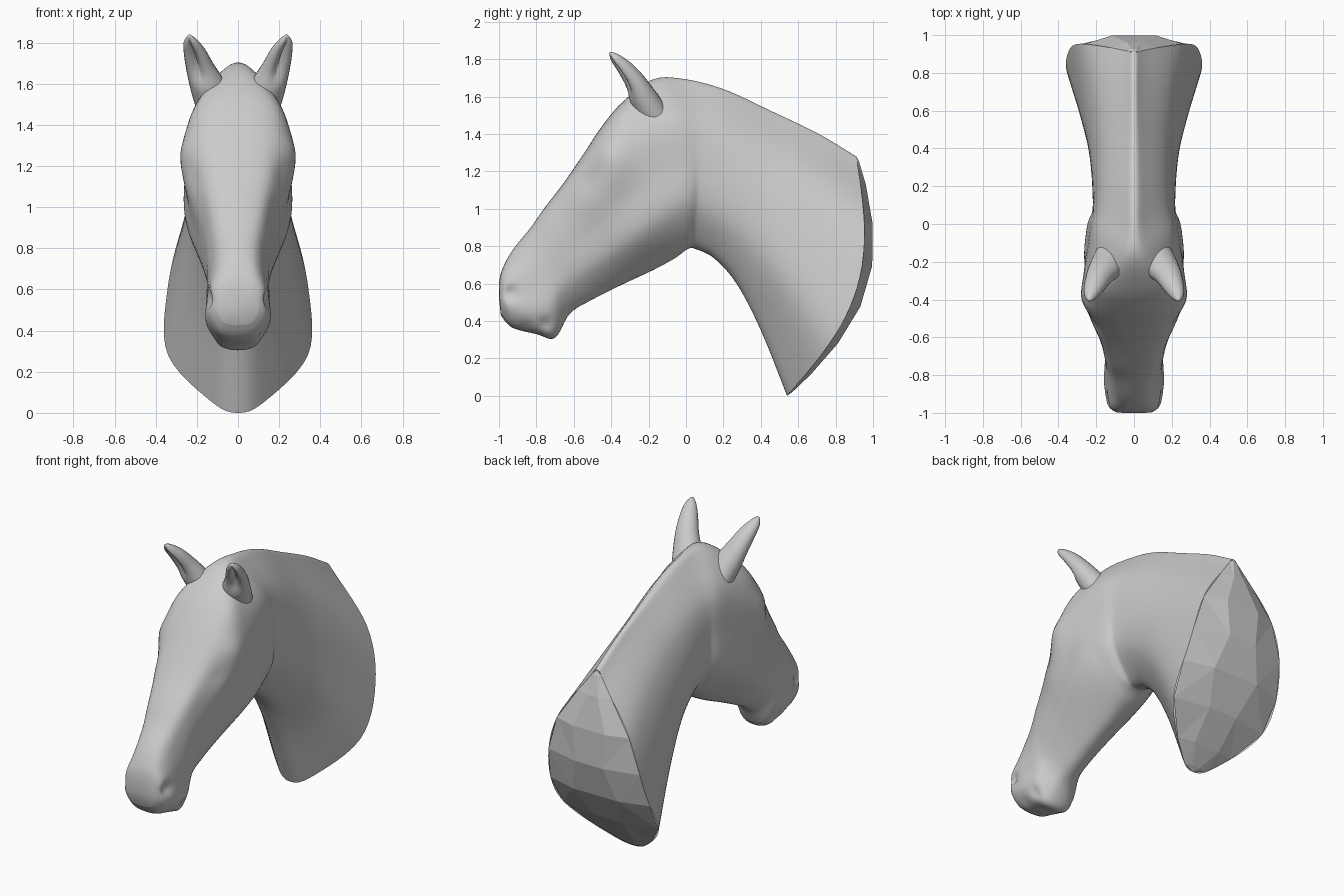
import bpy, bmesh, math
from mathutils import Vector

if "Cube" in bpy.data.objects:
    bpy.data.objects.remove(bpy.data.objects["Cube"])

# Sections: top (y, z), bottom (y, z), half widths at five depths from top to bottom
HEAD = [
    (-1.00, .60, -.99, .43, .06, .09, .10, .09, .06),
    (-.985, .67, -.93, .365, .08, .13, .145, .13, .08),
    (-.93, .775, -.80, .33, .08, .13, .15, .155, .10),
    (-.83, .90, -.70, .31, .095, .135, .15, .15, .09),
    (-.76, 1.00, -.62, .44, .11, .15, .155, .14, .07),
    (-.66, 1.13, -.50, .515, .135, .18, .185, .16, .07),
    (-.55, 1.29, -.33, .60, .165, .235, .225, .20, .08),
    (-.45, 1.44, -.18, .67, .185, .275, .25, .235, .09),
    (-.34, 1.57, -.06, .735, .175, .255, .26, .25, .11),
]
NECK = [
    (-.18, 1.69, .01, .785, .095, .215, .24, .24, .12),
    (-.02, 1.695, .05, .785, .06, .19, .22, .205, .09),
    (.20, 1.64, .15, .735, .055, .175, .218, .20, .09),
    (.45, 1.525, .27, .60, .05, .175, .235, .22, .10),
    (.70, 1.405, .40, .35, .05, .205, .28, .275, .11),
    (.91, 1.28, .54, .00, .06, .26, .345, .34, .13),
]
DEPTHS = (0, .05, .25, .5, .75, .95, 1)
# Local swellings and hollows: y, z, radius, relative width change
BUMPS = [(-.44, 1.29, .07, .05), (-.53, 1.15, .05, -.04), (-.94, .55, .04, -.18),
         (-.75, .385, .03, -.13), (-.86, .365, .03, -.10), (-.55, .85, .13, -.04)]


def catmull(pts, n, first=None, last=None):
    """Smooth curve through points of any dimension, n steps per span."""
    p = [first or pts[0]] + list(pts) + [last or pts[-1]]
    out = []
    for i in range(1, len(p) - 2):
        for k in range(n):
            u = k / n
            out.append(tuple(.5 * (2 * b + (c - a) * u + (2 * a - 5 * b + 4 * c - d) * u * u
                                   + (3 * b - a - 3 * c + d) * u ** 3)
                             for a, b, c, d in zip(*p[i - 1:i + 3])))
    return out + [tuple(pts[-1])]


def half_ring(s, n):
    """Right half of a cross-section, bowed backwards at the jaw and neck base."""
    top, bot = Vector(s[0:2]), Vector(s[2:4])
    prof = list(zip((0,) + tuple(s[4:9]) + (0,), DEPTHS))
    prof = catmull(prof, n, (-s[4], .05), (-s[8], .95))
    d = (bot - top).normalized()
    bow = .2 * (max(0, s[0]) / .91) ** 2 + .06 * math.exp(-((s[0] + .1) / .13) ** 2)
    pts = []
    for w, t in prof:
        p = top.lerp(bot, t) + Vector((-d.y, d.x)) * bow * math.sin(math.pi * t)
        f = 1 + sum(a * math.exp(-((p.x - y) ** 2 + (p.y - z) ** 2) / r ** 2)
                    for y, z, r, a in BUMPS)
        pts.append(Vector((max(0, w) * f, p.x, p.y)))
    return pts


def loft(bm, rings):
    """Bridge closed rings of equal length."""
    vs = [[bm.verts.new(p) for p in r] for r in rings]
    for a, b in zip(vs, vs[1:]):
        for i in range(len(a)):
            j = (i + 1) % len(a)
            bm.faces.new((a[i], a[j], b[j], b[i]))
    return vs


def finish(bm, name, smooth):
    bmesh.ops.recalc_face_normals(bm, faces=bm.faces)
    for f in bm.faces:
        f.smooth = smooth
    me = bpy.data.meshes.new(name)
    bm.to_mesh(me)
    bm.free()
    ob = bpy.data.objects.new(name, me)
    bpy.context.collection.objects.link(ob)
    return ob


def mirror(ob):
    m = ob.modifiers.new("mirror", 'MIRROR')
    m.use_axis = (True, False, False)


# Head and neck: one continuous loft from muzzle to neck base
stations = catmull(HEAD + NECK, 6)
rings = []
for s in stations:
    h = half_ring(s, 6)
    rings.append(h + [Vector((-p.x, p.y, p.z)) for p in h[-2:0:-1]])
bm = bmesh.new()
vs = loft(bm, rings)
nose = bm.verts.new((0, -1.0, .52))
for i in range(len(vs[0])):
    bm.faces.new((vs[0][i - 1], vs[0][i], nose))
finish(bm, "head_and_neck", True)

# Base cap: bulging faceted back closing the neck
bm = bmesh.new()
rim = half_ring(NECK[-1], 6)[::4]
rows = []
for i, p in enumerate(rim):
    if i in (0, len(rim) - 1):
        rows.append([bm.verts.new(p)] * 4)
        continue
    k = math.sin(math.pi * i / (len(rim) - 1)) ** 1.5
    m = .45 if i % 2 else .3
    rows.append([bm.verts.new((p.x * f, p.y + .055 * k * (abs(f) < 1), p.z))
                 for f in (-1, -m, m, 1)])
for a, b in zip(rows, rows[1:]):
    for j in range(3):
        bm.faces.new(list(dict.fromkeys((a[j], a[j + 1], b[j + 1], b[j]))))
bmesh.ops.triangulate(bm, faces=bm.faces)
finish(bm, "base_cap", False)

# Ears: tapering lofts rooted in the skull, hollowed on the front outer side
spine = catmull([(.105, -.17, 1.49, .10), (.145, -.225, 1.585, .088), (.183, -.275, 1.675, .07),
                 (.21, -.33, 1.75, .055), (.232, -.38, 1.805, .034), (.238, -.405, 1.835, .008)], 4)
axis = Vector((.09, -.2, .24)).normalized()
front = Vector((.35, -1, 0))
front = (front - axis * front.dot(axis)).normalized()
side = axis.cross(front)
rings = []
for i, (x, y, z, r) in enumerate(spine):
    u = i / (len(spine) - 1)
    cup = 1.1 * math.sin(math.pi * max(0, (u - .3) / .7))
    ring = []
    for k in range(24):
        a = 2 * math.pi * k / 24
        dent = 1 - cup * math.exp(-(min(a, 2 * math.pi - a) / .5) ** 2)
        ring.append(Vector((x, y, z)) + r * dent * (front * math.cos(a) * .85 + side * math.sin(a)))
    rings.append(ring)
bm = bmesh.new()
vs = loft(bm, rings)
bm.faces.new(vs[-1])
mirror(finish(bm, "ears", True))

# Eyes: shallow ovals sunk under the brow
bm = bmesh.new()
bmesh.ops.create_uvsphere(bm, u_segments=20, v_segments=12, radius=.045)
for v in bm.verts:
    v.co = Vector((v.co.x * .7 + .205, v.co.y * 1.1 - .452, v.co.z * .8 + 1.2))
mirror(finish(bm, "eyes", True))
